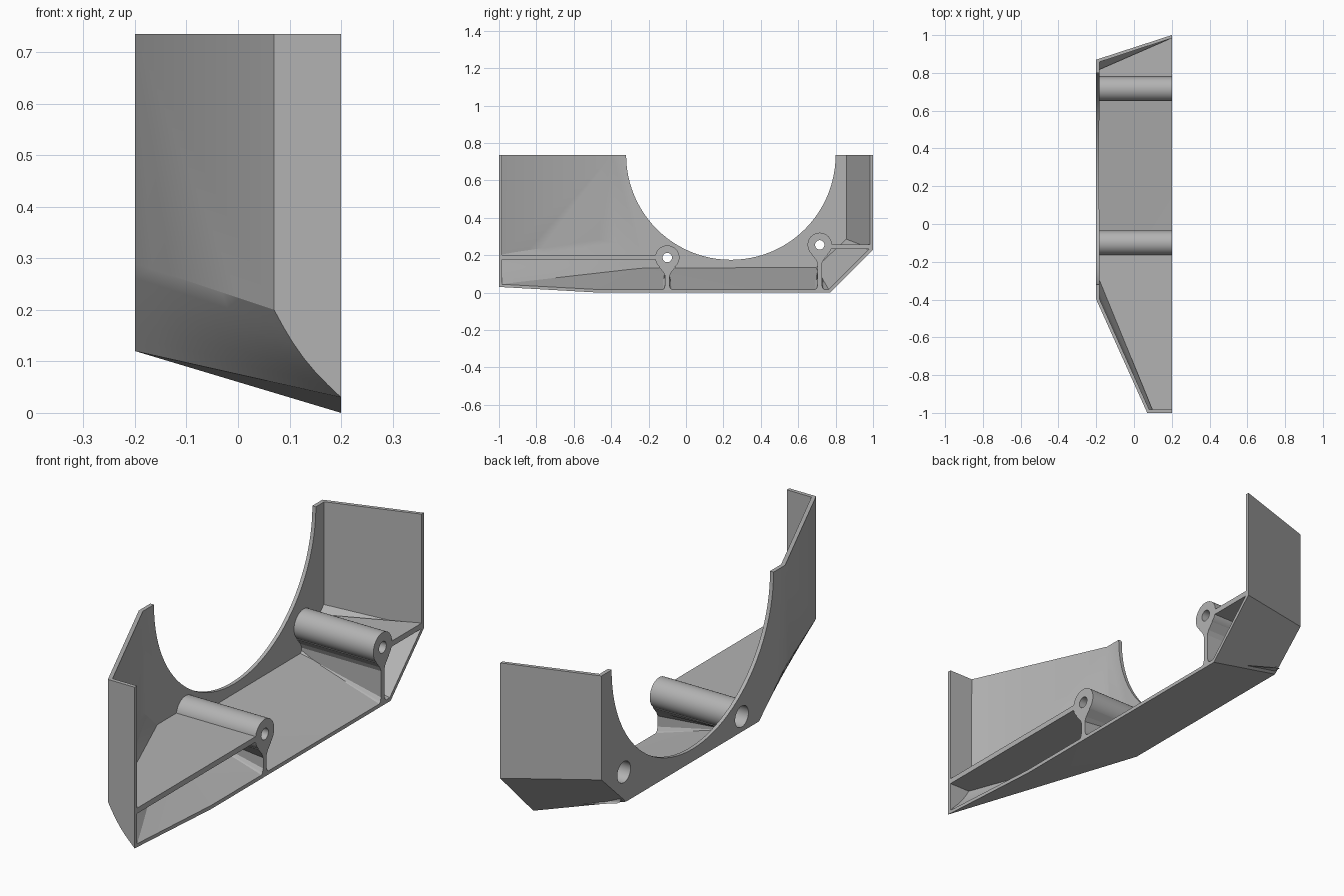
import bpy, bmesh, math
from mathutils import Vector

cube = bpy.data.objects.get("Cube")
if cube:
    bpy.data.objects.remove(cube, do_unlink=True)

grey = bpy.data.materials.new("plain grey")
grey.use_nodes = True
GREY = (0.45, 0.45, 0.45, 1)
grey.diffuse_color = GREY
grey.node_tree.nodes["Principled BSDF"].inputs["Base Color"].default_value = GREY

TOP, OPEN, SIDE = 0.735, 0.2, -0.2


def make(name, bm, fix=True):
    if fix:
        bmesh.ops.recalc_face_normals(bm, faces=bm.faces)
    me = bpy.data.meshes.new(name)
    bm.to_mesh(me)
    bm.free()
    me.materials.append(grey)
    ob = bpy.data.objects.new(name, me)
    bpy.context.collection.objects.link(ob)
    return ob


def activate(ob):
    bpy.ops.object.select_all(action='DESELECT')
    ob.select_set(True)
    bpy.context.view_layer.objects.active = ob


def smooth(ob):
    activate(ob)
    bpy.ops.object.shade_smooth_by_angle(angle=math.radians(25))


def prism(name, base, move):
    """Extrude a planar outline along a vector."""
    bm = bmesh.new()
    lo = [bm.verts.new(p) for p in base]
    hi = [bm.verts.new(Vector(p) + Vector(move)) for p in base]
    bm.faces.new(lo)
    bm.faces.new(hi)
    for i in range(len(lo)):
        j = (i + 1) % len(lo)
        bm.faces.new((lo[i], lo[j], hi[j], hi[i]))
    return make(name, bm)


def circle(x, y, z, r, n):
    steps = [2 * math.pi * i / n for i in range(n)]
    return [(x, y + r * math.cos(a), z + r * math.sin(a)) for a in steps]


def floor_z(x):
    return 0.3 * (OPEN - x)


# Outer skin: walls, tilted floor, rear ramp and twisted front chamfer
A, B = Vector((0.07, -1, 0.2)), Vector((SIDE, -0.4, 0.29))
C, D = Vector((OPEN, -1, 0.03)), Vector((SIDE, -0.22, floor_z(SIDE)))
E, F = (SIDE, 0.7, floor_z(SIDE)), (SIDE, 0.87, 0.28)
G, H, I = (OPEN, 1, 0.23), (OPEN, 0.77, 0), (OPEN, -0.47, 0)
bm = bmesh.new()
N, M = 8, 6
grid = []
for i in range(N + 1):
    t = i / N
    row = []
    for j in range(M + 1):
        s = j / M
        p = A.lerp(B, t).lerp(C.lerp(D, t), s)
        bulge = 0.008 * math.sin(math.pi * s) * (1 - t)
        row.append(bm.verts.new(p - Vector((bulge, 0, bulge))))
    grid.append(row)
for i in range(N):
    for j in range(M):
        bm.faces.new((grid[i][j], grid[i + 1][j], grid[i + 1][j + 1], grid[i][j + 1]))
e, f, g, h, k = [bm.verts.new(p) for p in (E, F, G, H, I)]
t0, t1, t2, t3, t4 = [bm.verts.new((x, y, TOP)) for x, y in
                      ((OPEN, -1), (A.x, -1), (SIDE, B.y), (SIDE, 0.87), (OPEN, 1))]
d = grid[N][M]
bm.faces.new([t1, t0] + grid[0][::-1])                # front wall
bm.faces.new([t2, t1] + [r[0] for r in grid])         # slanted wall
side = bm.faces.new([t3, t2] + grid[N] + [e, f])      # side wall
bm.faces.new((t4, t3, f, g))                          # rear wall
bm.faces.new((g, f, e, h))                            # ramp
bm.faces.new((h, e, d, k))                            # floor
bm.faces.new([k] + [r[M] for r in grid][::-1])        # front floor
bmesh.ops.recalc_face_normals(bm, faces=bm.faces)
side.normal_update()
if side.normal.x > 0:
    bmesh.ops.reverse_faces(bm, faces=bm.faces)
shell = make("casing_shell", bm, fix=False)
activate(shell)
sol = shell.modifiers.new("thickness", 'SOLIDIFY')
sol.thickness = 0.017
sol.offset = -1
sol.use_even_offset = True
sol.use_quality_normals = True
bpy.ops.object.modifier_apply(modifier=sol.name)
# Square off the open rims
for v in shell.data.vertices:
    if v.co.x > 0.185:
        v.co.x = OPEN
    if v.co.z > 0.7:
        v.co.z = TOP

# Round opening and bolt holes through the side wall
BOSSES = {"front": (-0.1, 0.187), "rear": (0.715, 0.255)}
cutters = [prism("opening_cutter", circle(-0.3, 0.24, TOP, 0.56, 96), (0.2, 0, 0))]
for name, (y, z) in BOSSES.items():
    cutters.append(prism(name + "_hole_cutter", circle(-0.3, y, z, 0.046, 32), (0.15, 0, 0)))
for c in cutters:
    activate(shell)
    cut = shell.modifiers.new("cut", 'BOOLEAN')
    cut.operation = 'DIFFERENCE'
    cut.solver = 'EXACT'
    cut.object = c
    bpy.ops.object.modifier_apply(modifier=cut.name)
    c.hide_render = True
    bpy.data.objects.remove(c, do_unlink=True)
smooth(shell)

# Screw bosses with a wider bore from outside, each on a flared web
for name, (y, z) in BOSSES.items():
    bm = bmesh.new()
    far = -0.19
    rings = [[bm.verts.new(p) for p in circle(x, y, z, r, 32)] for x, r in
             ((OPEN, 0.065), (OPEN, 0.025), (-0.1, 0.025), (-0.1, 0.046), (far, 0.046), (far, 0.065))]
    for q, ring in enumerate(rings):
        nxt = rings[(q + 1) % len(rings)]
        for i in range(32):
            j = (i + 1) % 32
            bm.faces.new((ring[i], ring[j], nxt[j], nxt[i]))
    smooth(make(name + "_boss", bm))

    half = [(0.03, 0.01), (0.017, 0.022), (0.011, 0.04), (0.011, z - 0.1),
            (0.02, z - 0.08), (0.045, z - 0.05)]
    outline = [(OPEN, y + w, h) for w, h in half] + [(OPEN, y - w, h) for w, h in half[::-1]]
    web = prism(name + "_web", outline, (far - OPEN, 0, 0))
    for v in web.data.vertices:
        if v.co.x < 0:
            v.co.z = max(v.co.z, floor_z(far) + 0.01)

# Horizontal shelves from each boss to the end walls
prism("front_shelf", [(OPEN, -0.99, 0.176), (0.1, -0.99, 0.176), (-0.19, -0.28, 0.176),
                      (-0.19, -0.15, 0.176), (OPEN, -0.15, 0.176)], (0, 0, 0.024))
prism("rear_shelf", [(OPEN, 0.765, 0.234), (OPEN, 0.985, 0.234), (-0.19, 0.815, 0.234),
                     (-0.19, 0.765, 0.234)], (0, 0, 0.024))
